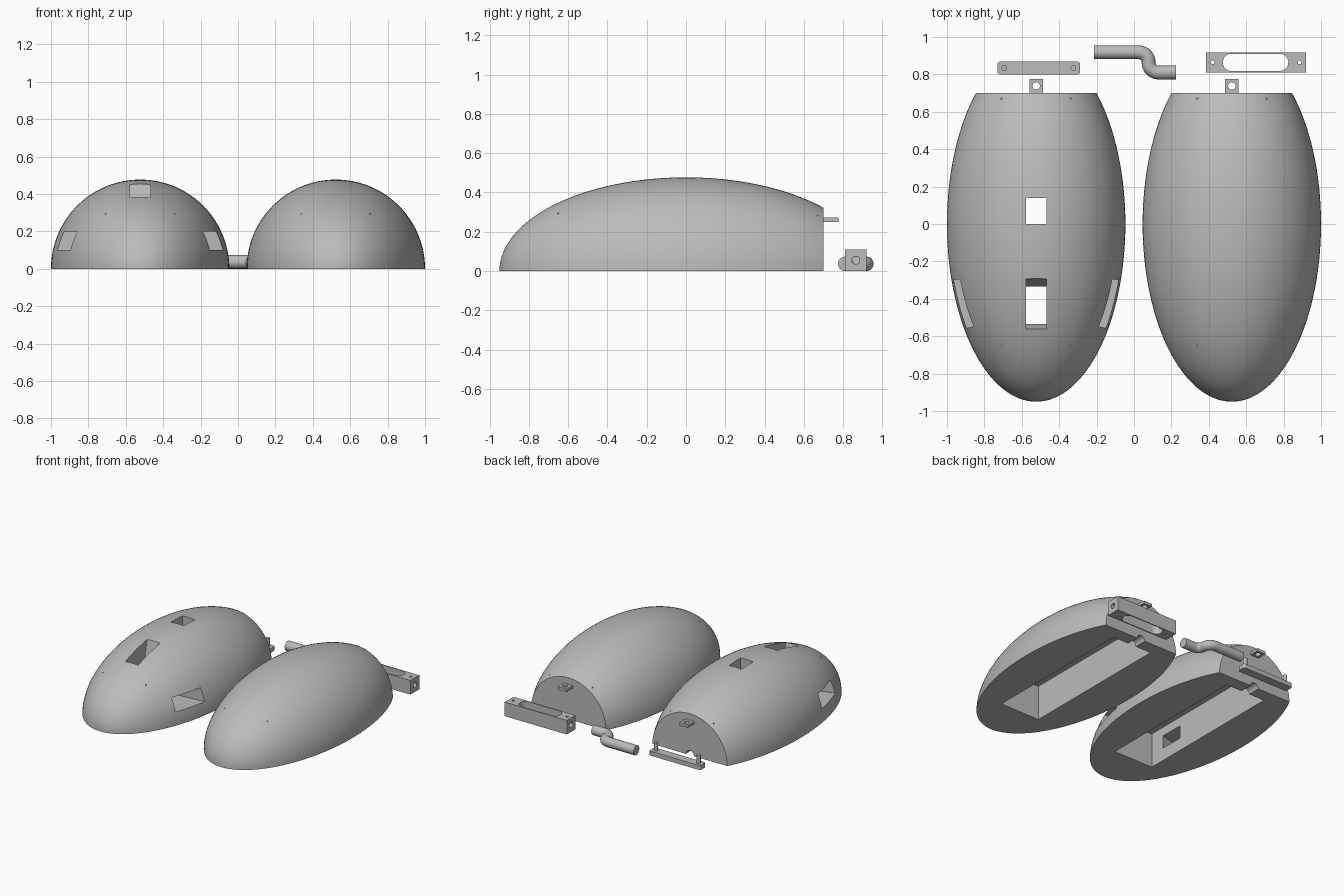
import bpy, bmesh, math
from mathutils import Matrix, Vector

cube = bpy.data.objects.get("Cube")
if cube:
    bpy.data.objects.remove(cube, do_unlink=True)

grey = bpy.data.materials.new("plain_grey")
grey.use_nodes = True
grey.diffuse_color = (0.5, 0.5, 0.5, 1)
grey.node_tree.nodes["Principled BSDF"].inputs["Base Color"].default_value = (0.5, 0.5, 0.5, 1)

SHELL_X, RADIUS, LENGTH, REAR = 0.523, 0.477, 0.95, 0.70


def finish(name, bm):
    bmesh.ops.recalc_face_normals(bm, faces=bm.faces)
    mesh = bpy.data.meshes.new(name)
    bm.to_mesh(mesh)
    bm.free()
    mesh.materials.append(grey)
    ob = bpy.data.objects.new(name, mesh)
    bpy.context.collection.objects.link(ob)
    return ob


def box(name, lo, hi, axis=None, flare=None):
    """Box between two corners; flare resets the y range at the outer end of axis."""
    bm = bmesh.new()
    bmesh.ops.create_cube(bm, size=1)
    for v in bm.verts:
        ends = [c > 0 for c in v.co]
        v.co = Vector([h if e else l for e, l, h in zip(ends, lo, hi)])
        if flare and ends[axis]:
            v.co.y = flare[ends[1]]
    return finish(name, bm)


def rod(name, start, end, radius, sides=32):
    a, b = Vector(start), Vector(end)
    bm = bmesh.new()
    turn = (b - a).to_track_quat('Z', 'Y').to_matrix().to_4x4()
    bmesh.ops.create_cone(bm, cap_ends=True, segments=sides, radius1=radius, radius2=radius,
                          depth=(b - a).length, matrix=Matrix.Translation((a + b) / 2) @ turn)
    return finish(name, bm)


def plate(name, x0, x1, y0, y1, z0, z1, r, steps=10):
    """Upright prism with rounded corners."""
    bm = bmesh.new()
    points = []
    corners = [(x1 - r, y1 - r), (x0 + r, y1 - r), (x0 + r, y0 + r), (x1 - r, y0 + r)]
    for k, (cx, cy) in enumerate(corners):
        for i in range(steps + 1):
            a = math.pi / 2 * (k + i / steps)
            points.append(bm.verts.new((cx + r * math.cos(a), cy + r * math.sin(a), z0)))
    face = bm.faces.new(points)
    top = bmesh.ops.extrude_face_region(bm, geom=[face])["geom"]
    bmesh.ops.translate(bm, vec=(0, 0, z1 - z0), verts=[g for g in top if isinstance(g, bmesh.types.BMVert)])
    bmesh.ops.remove_doubles(bm, verts=bm.verts, dist=1e-5)
    return finish(name, bm)


def apply_mods(ob):
    graph = bpy.context.evaluated_depsgraph_get()
    ob.data = bpy.data.meshes.new_from_object(ob.evaluated_get(graph))
    ob.modifiers.clear()


def cut(ob, cutters):
    for c in cutters:
        mod = ob.modifiers.new("cut", 'BOOLEAN')
        mod.operation, mod.solver, mod.object = 'DIFFERENCE', 'EXACT', c
    apply_mods(ob)
    for c in cutters:
        bpy.data.objects.remove(c, do_unlink=True)


def smooth(ob):
    bpy.ops.object.select_all(action='DESELECT')
    ob.select_set(True)
    bpy.context.view_layer.objects.active = ob
    bpy.ops.object.shade_smooth_by_angle(angle=math.radians(30))


def half_egg(name, cx):
    bm = bmesh.new()
    bmesh.ops.create_uvsphere(bm, u_segments=96, v_segments=64, radius=1,
                              matrix=Matrix.Rotation(math.pi / 2, 4, 'X'))
    bmesh.ops.scale(bm, vec=(RADIUS, LENGTH, RADIUS), verts=bm.verts)
    # flat base, then flat rear
    for co, no in (((0, 0, 0), (0, 0, -1)), ((0, REAR, 0), (0, 1, 0))):
        bmesh.ops.bisect_plane(bm, geom=bm.verts[:] + bm.edges[:] + bm.faces[:], dist=1e-5,
                               plane_co=co, plane_no=no, clear_outer=True)
        bmesh.ops.holes_fill(bm, edges=[e for e in bm.edges if e.is_boundary], sides=0)
    bmesh.ops.translate(bm, vec=(cx, 0, 0), verts=bm.verts)
    return finish(name, bm)


def build_shell(side, cx, windows):
    shell = half_egg(side + "_shell", cx)
    # inner cavity and shaft notch
    cutters = [box("cavity", (cx - 0.17, -0.63, -0.1), (cx + 0.17, 0.6, 0.27)),
               rod("notch", (cx, 0.55, 0), (cx, 0.8, 0), 0.035)]
    # tiny locating holes
    for dx in (-0.185, 0.185):
        for y in (-0.65, 0.67):
            cutters.append(rod("pit", (cx + dx, y, 0.25), (cx + dx, y, 0.4), 0.004, 12))
    if windows:
        w = 0.055
        cutters.append(box("hatch", (cx - w, 0, 0.2), (cx + w, 0.14, 0.6)))
        cutters.append(box("top_window", (cx - w, -0.53, 0.25), (cx + w, -0.34, 0.55),
                           2, (-0.6, -0.27)))
        for s in (-1, 1):
            cutters.append(box("side_window", (cx + s * 0.15, -0.5, 0.1), (cx + s * 0.5, -0.32, 0.2),
                               0, (-0.59, -0.29)))
            if s < 0:  # outer end is the high-index corner for either direction
                bm = bmesh.new()
                bm.from_mesh(cutters[-1].data)
                bmesh.ops.recalc_face_normals(bm, faces=bm.faces)
                bm.to_mesh(cutters[-1].data)
                bm.free()
    cut(shell, cutters)
    smooth(shell)
    # rear eyelet tab
    tab = box(side + "_eyelet_tab", (cx - 0.037, REAR - 0.01, 0.25), (cx + 0.037, 0.775, 0.272))
    cut(tab, [rod("eyelet", (cx, 0.738, 0.2), (cx, 0.738, 0.3), 0.02)])
    smooth(tab)


build_shell("right", -SHELL_X, True)
build_shell("left", SHELL_X, False)

# slotted block with cross holes
block = box("slotted_block", (0.385, 0.81, 0), (0.92, 0.918, 0.11))
cut(block, [plate("slot", 0.475, 0.825, 0.818, 0.91, -0.1, 0.2, 0.0459)]
    + [rod("screw_hole", (x, 0.864, -0.1), (x, 0.864, 0.2), 0.01, 16) for x in (0.42, 0.885)]
    + [rod("shaft_hole", (0.3, 0.864, 0.055), (1.0, 0.864, 0.055), 0.02)])
smooth(block)

# bar with two upright pins
smooth(plate("pin_bar", -0.73, -0.288, 0.80, 0.868, 0, 0.035, 0.015))
for n, x in (("right", -0.693), ("left", -0.325)):
    smooth(rod(n + "_pin", (x, 0.834, 0.02), (x, 0.834, 0.1), 0.015))

# crank rod with a double bend
R, BEND = 0.037, 0.053
curve = bpy.data.curves.new("crank_rod", 'CURVE')
curve.dimensions = '3D'
curve.bevel_depth, curve.bevel_resolution, curve.use_fill_caps = R, 6, True
path = [(-0.215, 0.918)]
arc = [math.pi / 2 * i / 10 for i in range(11)]
path += [(0.025 + BEND * math.sin(a), 0.918 - BEND * (1 - math.cos(a))) for a in arc]
path += [(0.131 - BEND * math.cos(a), 0.863 - BEND * math.sin(a)) for a in arc]
path += [(0.225, 0.81)]
spline = curve.splines.new('POLY')
spline.points.add(len(path) - 1)
for p, (x, y) in zip(spline.points, path):
    p.co = (x, y, R, 1)
temp = bpy.data.objects.new("crank_path", curve)
bpy.context.collection.objects.link(temp)
mesh = bpy.data.meshes.new_from_object(temp.evaluated_get(bpy.context.evaluated_depsgraph_get()))
bpy.data.objects.remove(temp, do_unlink=True)
mesh.materials.clear()
mesh.materials.append(grey)
crank = bpy.data.objects.new("crank_rod", mesh)
bpy.context.collection.objects.link(crank)
smooth(crank)
